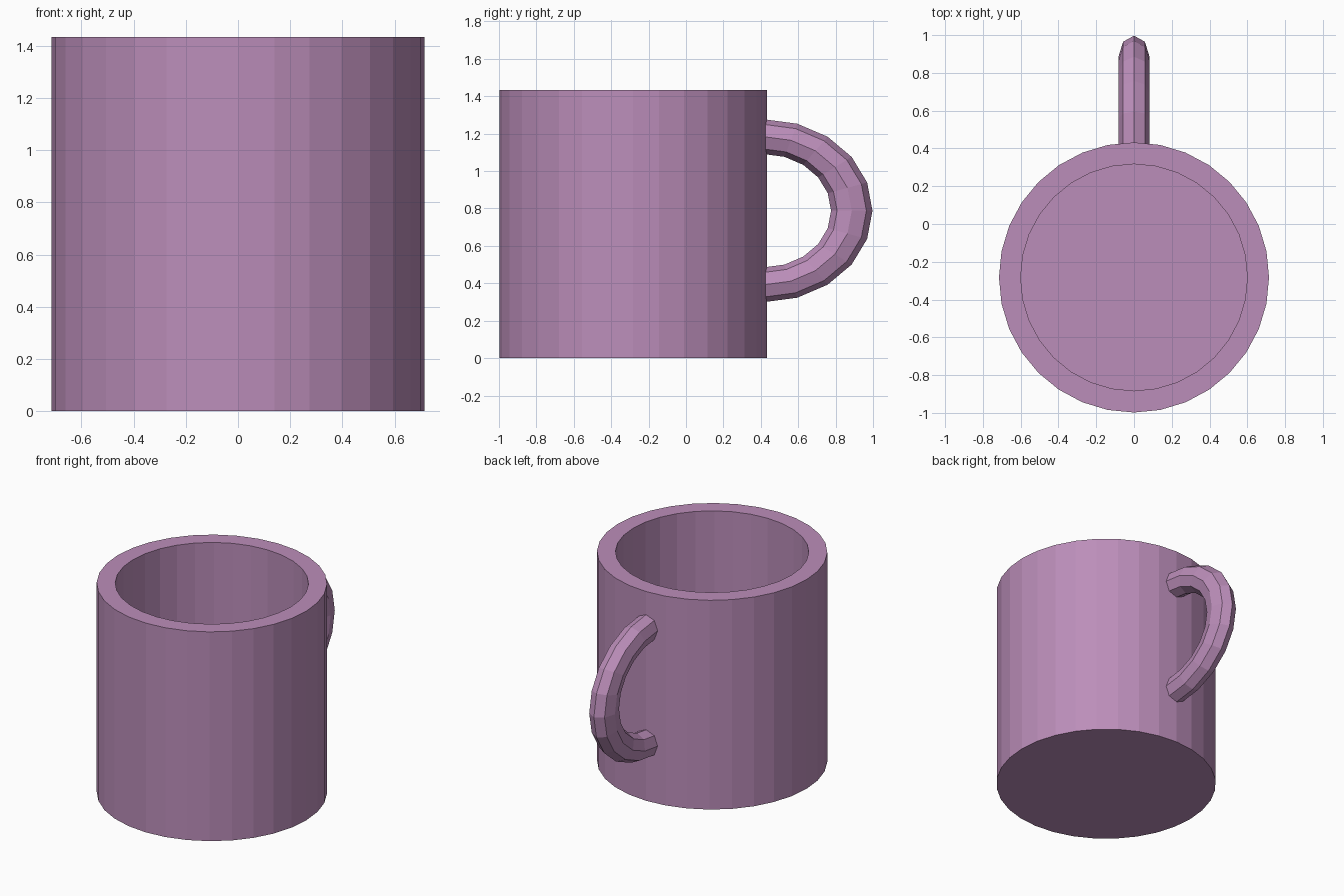
import bpy, bmesh
from math import sin, cos, pi

if "Cube" in bpy.data.objects:
    bpy.data.objects.remove(bpy.data.objects["Cube"])

mat = bpy.data.materials.new("mauve")
mat.diffuse_color = (0.5, 0.27, 0.49, 1)
mat.use_nodes = True
mat.node_tree.nodes["Principled BSDF"].inputs["Base Color"].default_value = mat.diffuse_color


def make_object(name, bm):
    bmesh.ops.recalc_face_normals(bm, faces=bm.faces)
    mesh = bpy.data.meshes.new(name)
    bm.to_mesh(mesh)
    bm.free()
    mesh.materials.append(mat)
    obj = bpy.data.objects.new(name, mesh)
    bpy.context.collection.objects.link(obj)
    return obj


def skin_rings(name, rings):
    """Bridge a sequence of equal point rings and cap both ends."""
    bm = bmesh.new()
    loops = [[bm.verts.new(p) for p in ring] for ring in rings]
    for a, b in zip(loops, loops[1:]):
        for i in range(len(a)):
            j = (i + 1) % len(a)
            bm.faces.new((a[i], a[j], b[j], b[i]))
    bm.faces.new(loops[0])
    bm.faces.new(loops[-1])
    return make_object(name, bm)


# Cup: outer wall, rim, inner wall and floor from one profile
CUP_Y, SIDES = -0.283, 32
profile = [(0.715, 0), (0.715, 1.433), (0.6, 1.433), (0.6, 0.12)]
skin_rings("cup_body", [
    [(r * cos(2 * pi * i / SIDES), CUP_Y + r * sin(2 * pi * i / SIDES), z)
     for i in range(SIDES)]
    for r, z in profile])

# Handle: half ring with eight-sided section, stretched away from the cup
HY, HZ = 0.415, 0.788
RING, TUBE, WIDTH, STRETCH = 0.396, 0.093, 0.082, 1.19
rings = []
for k in range(11):
    a = -pi / 2 + pi * k / 10
    ring = []
    for i in range(8):
        t = 2 * pi * i / 8
        rad = RING + TUBE * cos(t)
        ring.append((WIDTH * sin(t), HY + STRETCH * rad * cos(a), HZ + rad * sin(a)))
    rings.append(ring)
skin_rings("handle", rings)
